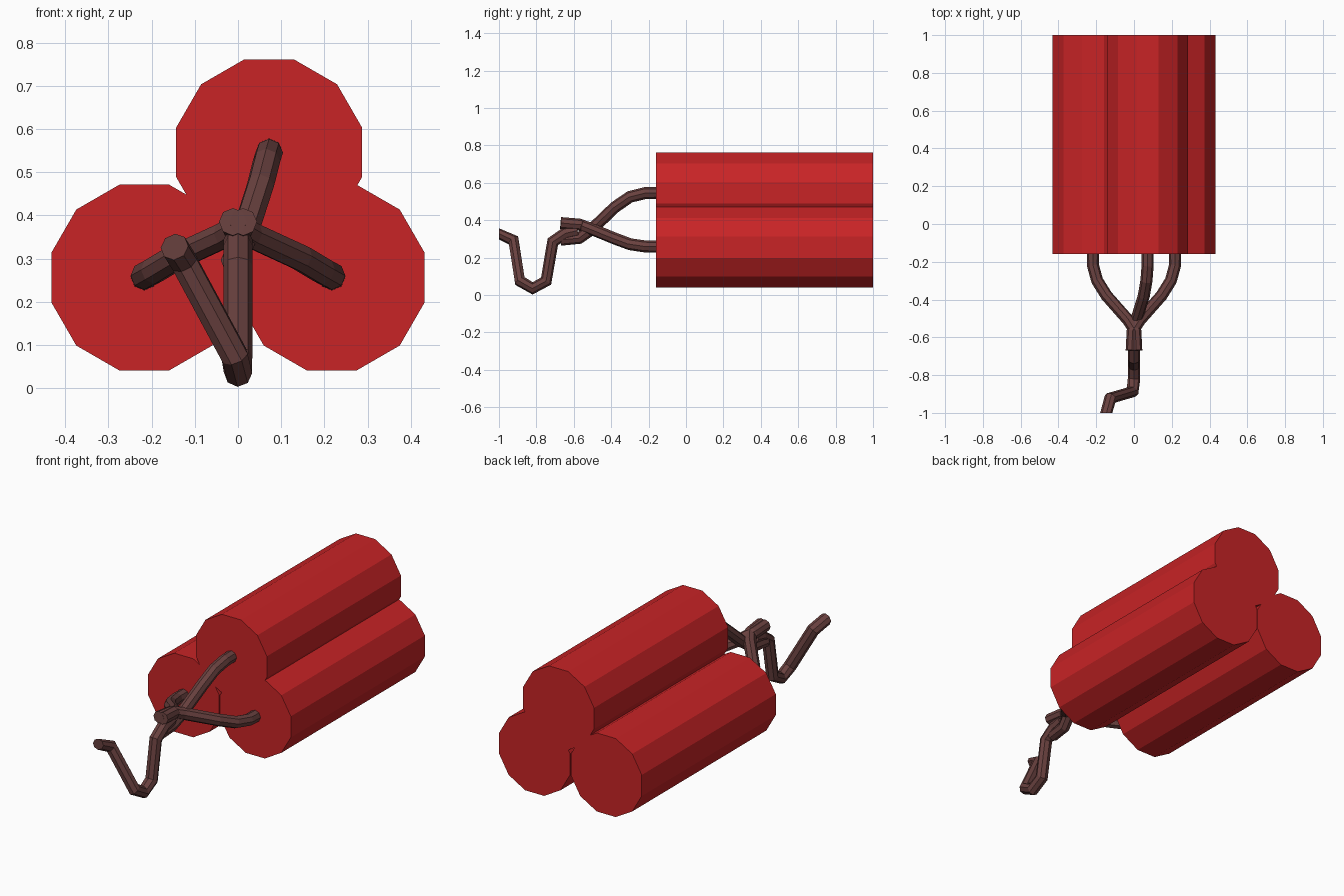
import bpy, math

if "Cube" in bpy.data.objects:
    bpy.data.objects.remove(bpy.data.objects["Cube"])

def material(name, rgb):
    m = bpy.data.materials.new(name)
    m.diffuse_color = (*rgb, 1)
    m.use_nodes = True
    m.node_tree.nodes["Principled BSDF"].inputs["Base Color"].default_value = m.diffuse_color
    return m

red = material("stick_red", (0.578, 0.017, 0.019))
brown = material("fuse_brown", (0.14, 0.052, 0.049))

# Three twelve-sided sticks lying along y, flats facing the axes
APOTHEM = 0.215
def stick(name, x, z):
    bpy.ops.mesh.primitive_cylinder_add(
        vertices=12, radius=APOTHEM / math.cos(math.pi / 12), depth=1.16,
        location=(x, 0.42, z), rotation=(math.pi / 2, 0, 0))
    ob = bpy.context.object
    ob.name = name
    for v in ob.data.vertices:      # turn half a side about the long axis
        a = math.pi / 12
        cx, cy = v.co.x, v.co.y
        v.co.x = cx * math.cos(a) - cy * math.sin(a)
        v.co.y = cx * math.sin(a) + cy * math.cos(a)
    ob.data.materials.append(red)

stick("stick_left", -0.217, 0.256)
stick("stick_right", 0.217, 0.256)
stick("stick_top", 0.072, 0.546)

# Faceted cord swept along a path
def cord(name, points, radius=0.032):
    cu = bpy.data.curves.new(name, 'CURVE')
    cu.dimensions = '3D'
    cu.bevel_depth = radius
    cu.bevel_resolution = 2
    cu.use_fill_caps = True
    sp = cu.splines.new('POLY')
    sp.points.add(len(points) - 1)
    for p, co in zip(sp.points, points):
        p.co = (*co, 1)
    sp.use_smooth = False
    ob = bpy.data.objects.new(name, cu)
    bpy.context.collection.objects.link(ob)
    bpy.ops.object.select_all(action='DESELECT')
    ob.select_set(True)
    bpy.context.view_layer.objects.active = ob
    bpy.ops.object.convert(target='MESH')
    ob = bpy.context.object
    ob.data.materials.clear()
    ob.data.materials.append(brown)
    for poly in ob.data.polygons:
        poly.use_smooth = False
        poly.material_index = 0
    return ob

# Short fuses from the lower sticks, mirrored, crossing at the knot
for side, name in ((-1, "fuse_left"), (1, "fuse_right")):
    cord(name, [(side * x, y, z) for x, y, z in (
        (0.217, -0.14, 0.258), (0.217, -0.22, 0.260), (0.195, -0.30, 0.272),
        (0.145, -0.38, 0.302), (0.03, -0.51, 0.355), (-0.008, -0.57, 0.377),
        (-0.012, -0.67, 0.385))], 0.032)

# Short fuse from the top stick
cord("fuse_top", [
    (0.072, -0.14, 0.546), (0.072, -0.22, 0.545), (0.066, -0.30, 0.525),
    (0.052, -0.38, 0.47), (0.015, -0.50, 0.355), (-0.004, -0.57, 0.305),
    (-0.008, -0.67, 0.296)])

# Long bent main fuse, cut square at the tip
main = cord("main_fuse", [
    (0, -0.58, 0.345), (0, -0.645, 0.33), (0, -0.712, 0.285),
    (0, -0.748, 0.075), (0, -0.82, 0.036), (-0.008, -0.888, 0.075),
    (-0.125, -0.922, 0.292), (-0.147, -1.0, 0.327)], 0.033)
for v in main.data.vertices:
    if v.co.y < -0.965:
        v.co.y = -1.0
